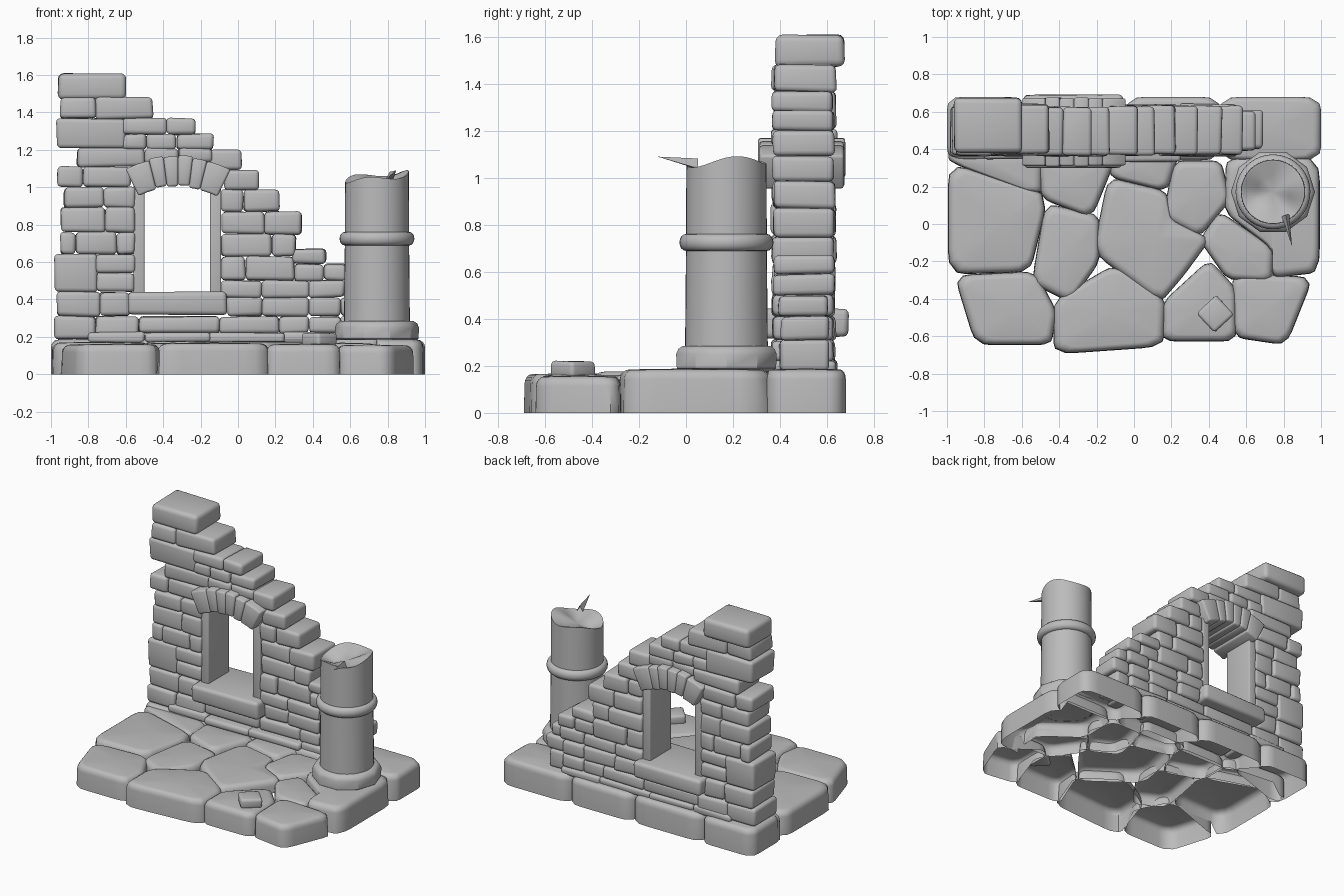
import bpy, bmesh, math, random
from mathutils import Matrix, Vector

random.seed(4)
if "Cube" in bpy.data.objects:
    bpy.data.objects.remove(bpy.data.objects["Cube"])

GREY = (0.5, 0.5, 0.5, 1)
stone_grey = bpy.data.materials.new("stone grey")
stone_grey.use_nodes = True
stone_grey.diffuse_color = GREY
shader = next(n for n in stone_grey.node_tree.nodes if n.type == 'BSDF_PRINCIPLED')
shader.inputs["Base Color"].default_value = GREY


def finish(name, bm, angle=50):
    """Turn a bmesh into a smooth shaded object with its sharp edges kept."""
    bmesh.ops.recalc_face_normals(bm, faces=bm.faces)
    mesh = bpy.data.meshes.new(name)
    bm.to_mesh(mesh)
    bm.free()
    mesh.materials.append(stone_grey)
    mesh.shade_smooth()
    mesh.set_sharp_from_angle(angle=math.radians(angle))
    obj = bpy.data.objects.new(name, mesh)
    bpy.context.collection.objects.link(obj)


def loft(name, rings, tip=None, angle=50):
    """Skin a stack of rings, closing the last one with a fan to the tip."""
    bm = bmesh.new()
    loops = [[bm.verts.new(p) for p in ring] for ring in rings]
    n = len(loops[0])
    for low, high in zip(loops, loops[1:]):
        for i in range(n):
            j = (i + 1) % n
            bm.faces.new((low[i], low[j], high[j], high[i]))
    if tip is not None:
        top = bm.verts.new(tip)
        for i in range(n):
            bm.faces.new((loops[-1][i], loops[-1][(i + 1) % n], top))
    finish(name, bm, angle)


def block(name, x, y, z, bevel=0.02, jitter=0.005, turn=0):
    """Rounded, slightly uneven block spanning the given ranges."""
    bm = bmesh.new()
    size = Vector((x[1] - x[0], y[1] - y[0], z[1] - z[0]))
    centre = Vector((x[0] + x[1], y[0] + y[1], z[0] + z[1])) / 2
    bmesh.ops.create_cube(bm, size=1)
    for v in bm.verts:
        v.co = v.co * size
        v.co += Vector([random.uniform(-jitter, jitter) for _ in range(3)])
    bmesh.ops.bevel(bm, geom=bm.edges[:], offset=min(bevel, min(size) * 0.35),
                    segments=3, profile=0.5, affect='EDGES')
    bmesh.ops.transform(bm, verts=bm.verts,
                        matrix=Matrix.Translation(centre) @ Matrix.Rotation(turn, 4, 'Z'))
    finish(name, bm)


def paving(name, height, *corners, flare=0.01):
    """Hollow floor stone; only its outward sides reach down to the ground."""
    pts = [Vector(c) for c in corners]
    for _ in range(2):
        pts = [p.lerp(q, t) for p, q in zip(pts, pts[1:] + pts[:1]) for t in (0.12, 0.88)]
    mid = sum(pts, Vector((0, 0))) / len(pts)
    reach = sum((p - mid).length for p in pts) / len(pts)
    rim = 0.042

    def foot(p):
        outward = abs(p.x) > .9 or p.y > .6 or p.y < -.56 or (p.y < -.27 and abs(p.x) > .78)
        return 0 if outward else .085

    rings = [[(*mid.lerp(p, 1 + flare / reach), foot(p)) for p in pts]]
    for k in range(5):
        a = k * math.pi / 8
        scale = 1 - (rim * (1 - math.cos(a)) - flare * .7) / reach
        z = height - rim * (1 - math.sin(a))
        rings.append([(*mid.lerp(p, scale), z) for p in pts])
    loft(name, rings, (*mid, height + 0.004))


# Paved floor
paving("floor_left", .17, (-.985, .32), (-.5, .17), (-.48, .07), (-.56, -.25), (-.985, -.26))
paving("floor_front_left", .16, (-.95, -.28), (-.53, -.26), (-.42, -.47), (-.45, -.64), (-.84, -.64))
paving("floor_front_middle", .165, (-.42, -.41), (-.1, -.22), (.16, -.4), (.15, -.65), (-.42, -.69))
paving("floor_inner_left", .165, (-.47, .1), (-.19, .04), (-.19, -.2), (-.34, -.41), (-.54, -.31))
paving("floor_centre", .175, (-.13, .24), (.17, .17), (.2, .02), (.4, -.08), (.26, -.27), (.14, -.41), (-.21, -.15))
paving("floor_by_window", .175, (-.5, .36), (-.1, .36), (-.23, .04), (-.49, .14))
paving("floor_by_wall", .175, (-.11, .4), (.24, .4), (.17, .18), (-.12, .25))
paving("floor_inner_right", .17, (.22, .33), (.46, .33), (.51, .13), (.35, -.06), (.16, .04))
paving("floor_small_right", .165, (.46, .06), (.74, -.13), (.73, -.3), (.5, -.29), (.36, -.09))
paving("floor_front_right", .16, (.4, -.2), (.54, -.35), (.54, -.62), (.16, -.62), (.16, -.42))
paving("floor_front_corner", .155, (.53, -.27), (.95, -.29), (.81, -.64), (.54, -.6))
paving("floor_under_column", .185, (.5, .35), (.985, .35), (.985, -.25), (.74, -.28), (.74, -.13), (.49, .06))
paving("floor_back_left", .17, (-.98, .42), (-.5, .37), (-.5, .15), (-.98, .33))

# Footing blocks under the wall
footing = (-1, -.59, -.04, .46, 1)
for a, b in zip(footing, footing[1:]):
    paving("wall_footing", .185, (a, .34), (b, .34), (b, .68), (a, .68), flare=0)

# Thin slabs at the foot of the wall
for a, b, front in ((-.8, -.5, .35), (-.5, -.15, .32), (-.16, .25, .33), (.24, .55, .36)):
    block("foot_slab", (a, b), (front, .64), (.17, .225))

# Courses: bottom, top, then the joints along x
left_courses = [
    (.19, .31, -.98, -.76, -.53), (.31, .44, -.97, -.74, -.58),
    (.44, .64, -.98, -.75), (.64, .76, -.95, -.87, -.65, -.55),
    (.76, .89, -.95, -.71, -.55), (.89, 1, -.93, -.72, -.55),
    (1, 1.11, -.97, -.83, -.57), (1.11, 1.21, -.86, -.5),
    (1.21, 1.365, -.97, -.6), (1.365, 1.48, -.95, -.76, -.455)]
right_courses = [
    (.22, .31, -.53, -.1, .22, .38, .55),
    (.31, .41, -.06, .13, .38, .55), (.41, .5, -.09, .13, .38, .57),
    (.5, .63, -.09, .04, .3), (.5, .59, .3, .46, .58), (.59, .67, .29, .47),
    (.63, .75, -.09, .18, .31), (.75, .87, -.09, .14, .34),
    (.87, .985, -.09, .03, .22), (.985, 1.09, -.07, .11), (1.09, 1.2, -.15, .02)]
step_courses = [
    (.44, .54, -.76, -.55), (.54, .64, -.76, -.55), (1.13, 1.21, -.5, -.32, -.14),
    (1.2, 1.285, -.62, -.49, -.33, -.13), (1.28, 1.37, -.62, -.38, -.23)]
end_courses = [(.18, .31, .55, .66), (.31, .41, .55, .69), (.41, .5, .56, .65)]
for name, courses, front, back in (
        ("left_wall_brick", left_courses, .37, .635), ("right_wall_brick", right_courses, .37, .63),
        ("stepped_brick", step_courses, .37, .63), ("wall_end_brick", end_courses, .4, .61)):
    for low, high, *joints in courses:
        for a, b in zip(joints, joints[1:]):
            shift = random.uniform(-.008, .008)
            block(name, (a, b), (front + shift, back + shift), (low, high), .022)
block("wall_top_stone", (-.96, -.6), (.38, .675), (1.47, 1.61), .03)

# Window: sill, jambs and a shallow arch
block("window_sill", (-.59, -.06), (.3, .69), (.32, .44), .025)
for x in (-.56, -.15):
    block("window_jamb", (x, x + .06), (.38, .62), (.42, 1.03), .008, 0)

joints = [math.radians(d) for d in (-26, -14, -7, 0, 7, 14, 26)]
for a, b in zip(joints, joints[1:]):
    bm = bmesh.new()
    bmesh.ops.create_cube(bm, size=1)
    bmesh.ops.subdivide_edges(bm, edges=[e for e in bm.edges if e.verts[0].co.x != e.verts[1].co.x],
                              cuts=1)
    grow = random.uniform(-.006, .006)
    for v in bm.verts:
        turn = a + (b - a) * (v.co.x + .5)
        r = (.645 if v.co.z > 0 else .485) + grow
        v.co = (-.32 + r * math.sin(turn), .492 + v.co.y * (.365 + grow), .52 + r * math.cos(turn))
    rims = [e for e in bm.edges if e.calc_face_angle() > 1]
    bmesh.ops.bevel(bm, geom=rims, offset=.012, segments=2, profile=.5, affect='EDGES')
    finish("arch_stone", bm)

# Broken column
CX, CY = .743, .172


def circle(radius, height, sides=40, turn=0):
    ring = []
    for i in range(sides):
        a = math.tau * i / sides + turn
        z = height(a) if callable(height) else height
        ring.append((CX + radius * math.cos(a), CY + radius * math.sin(a), z))
    return ring


def broken(a):
    return 1.057 + .022 * math.cos(a - .6) + .014 * math.sin(3 * a + .9)


loft("column_base", [circle(r, z, 10) for r, z in
     ((.2, .175), (.222, .19), (.225, .25), (.215, .272), (.195, .285))], (CX, CY, .285), 35)
loft("column_shaft", [circle(.176, .28), circle(.172, .7), circle(.171, .95), circle(.17, broken),
     circle(.155, lambda a: broken(a) - .003),
     circle(.09, lambda a: broken(a) - .03)], (CX, CY, 1.02))
band = [(.172 + .028 * math.sin(k * math.pi / 8), .725 - .036 * math.cos(k * math.pi / 8))
        for k in range(9)]
loft("column_band", [circle(r, z) for r, z in band])

# Splinter on the broken rim
loft("column_splinter", [[(.79, .04, 1.04), (.83, .05, 1.04), (.81, .05, 1.082)]],
     (.845, -.12, 1.09))

# Loose stone on the floor
block("loose_stone", (.365, .505), (-.55, -.41), (.15, .22), .018, .004, math.radians(43))
